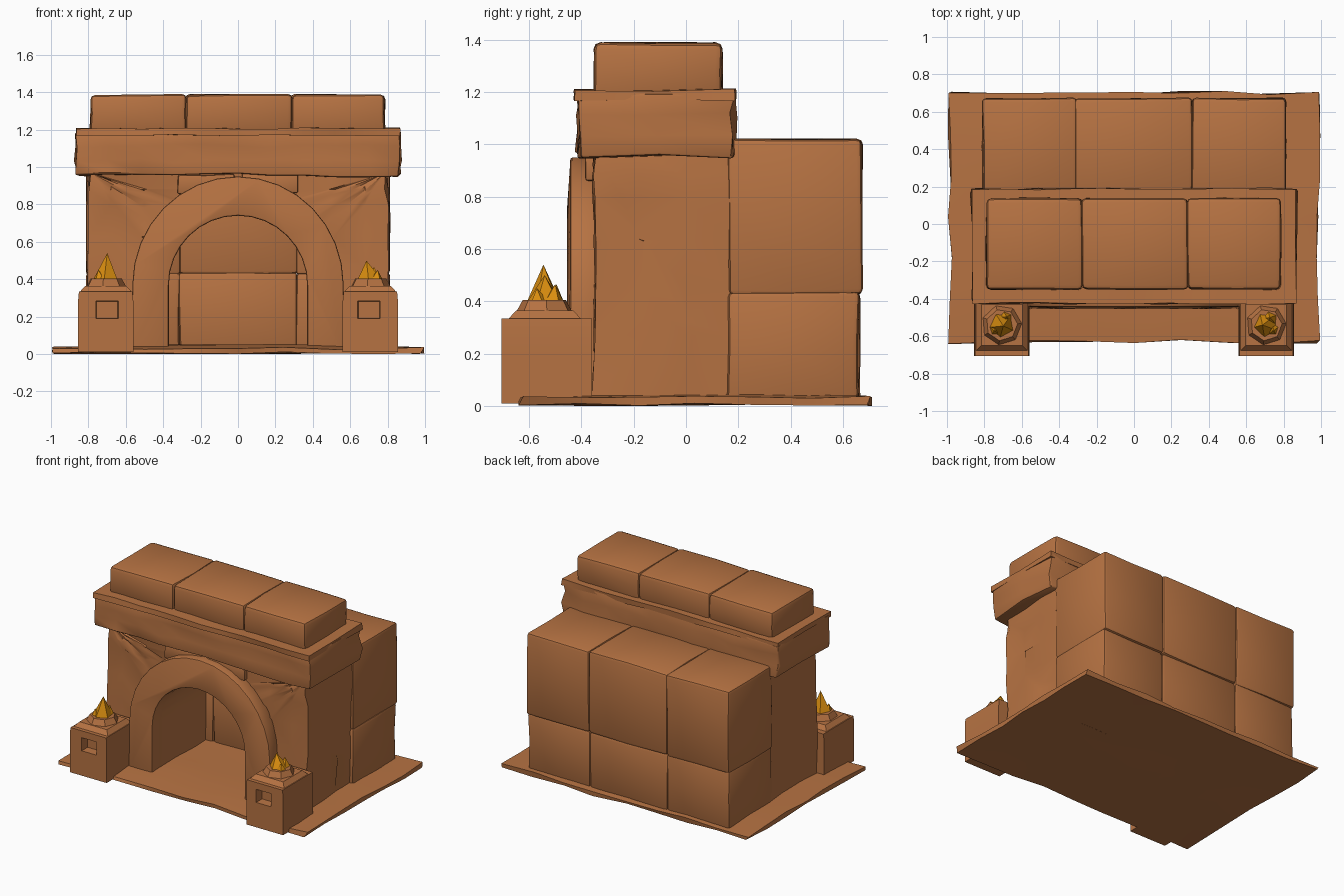
import bpy, bmesh, math, random
from mathutils import Vector, Matrix

if "Cube" in bpy.data.objects:
    bpy.data.objects.remove(bpy.data.objects["Cube"])

random.seed(4)


def material(name, rgb):
    m = bpy.data.materials.new(name)
    m.diffuse_color = (*rgb, 1)
    m.use_nodes = True
    m.node_tree.nodes["Principled BSDF"].inputs["Base Color"].default_value = m.diffuse_color
    return m


STONE = material("warm brown stone", (0.47, 0.17, 0.055))
FLAME = material("orange flame", (0.70, 0.27, 0.005))


def cut(bm, axis, values):
    for v in values:
        co, no = Vector(), Vector()
        co[axis], no[axis] = v, 1
        geom = bm.verts[:] + bm.edges[:] + bm.faces[:]
        bmesh.ops.bisect_plane(bm, geom=geom, plane_co=co, plane_no=no, dist=1e-4)


def jitter(bm, amount):
    for v in bm.verts:
        v.co += Vector([random.uniform(-amount, amount) for _ in range(3)])


def soften(bm, width):
    edges = [e for e in bm.edges if len(e.link_faces) == 2 and e.calc_face_angle(0) > 0.9]
    bmesh.ops.bevel(bm, geom=edges, offset=width, segments=2, profile=0.5,
                    affect='EDGES', clamp_overlap=True)


def finish(bm, name, mat=STONE, angle=35):
    bmesh.ops.recalc_face_normals(bm, faces=bm.faces[:])
    mesh = bpy.data.meshes.new(name)
    bm.to_mesh(mesh)
    bm.free()
    ob = bpy.data.objects.new(name, mesh)
    bpy.context.collection.objects.link(ob)
    mesh.materials.append(mat)
    if angle:
        bpy.ops.object.select_all(action='DESELECT')
        ob.select_set(True)
        bpy.context.view_layer.objects.active = ob
        bpy.ops.object.shade_smooth_by_angle(angle=math.radians(angle))
    return ob


def box_mesh(x, y, z):
    bm = bmesh.new()
    bmesh.ops.create_cube(bm, size=1)
    for v in bm.verts:
        v.co = Vector([(a + b) / 2 + c * (b - a) for (a, b), c in zip((x, y, z), v.co)])
    return bm


def split(rng, n):
    return [rng[0] + (rng[1] - rng[0]) * i / n for i in range(1, n)]


def rough_box(name, x, y, z, n=(2, 2, 2), rough=0.007, bevel=0.018):
    bm = box_mesh(x, y, z)
    for axis, rng in enumerate((x, y, z)):
        cut(bm, axis, split(rng, n[axis]))
    jitter(bm, rough)
    if bevel:
        soften(bm, bevel)
    return finish(bm, name)


def extrude_profile(pts, y0, y1):
    bm = bmesh.new()
    face = bm.faces.new([bm.verts.new((px, y0, pz)) for px, pz in pts])
    res = bmesh.ops.extrude_face_region(bm, geom=[face])
    for v in res["geom"]:
        if isinstance(v, bmesh.types.BMVert):
            v.co.y = y1
    return bm


def arc(r, n, spring=0.37):
    return [(-r * math.cos(math.pi * i / n), spring + r * math.sin(math.pi * i / n))
            for i in range(n + 1)]


# Ground slab, thin at the rim and uneven
bm = box_mesh((-0.985, 0.985), (-0.63, 0.70), (0.0, 0.045))
cut(bm, 0, split((-0.985, 0.985), 8))
cut(bm, 1, split((-0.63, 0.70), 6))
for v in bm.verts:
    rim = abs(v.co.x) > 0.95 or v.co.y < -0.6 or v.co.y > 0.68
    v.co.x += random.uniform(-0.012, 0.012)
    v.co.y += random.uniform(-0.012, 0.012)
    if v.co.z > 0.02:
        v.co.z = random.uniform(0.025, 0.04) if rim else random.uniform(0.04, 0.055)
    else:
        v.co.z = random.uniform(0, 0.012)
finish(bm, "ground_slab")

# Rear stone blocks, two courses of three
columns = [(-0.81, -0.31), (-0.315, 0.315), (0.31, 0.81)]
for i, x in enumerate(columns):
    rough_box(f"rear_lower_block_{i}", x, (0.16, 0.662), (0.02, 0.435), (2, 2, 2), 0.005, 0.02)
    rough_box(f"rear_upper_block_{i}", x, (0.16, 0.672), (0.425, 1.018), (2, 2, 2), 0.005, 0.02)

# Front wall with an arched passage, roughened by stone courses
opening = [(-0.37, 0.01)] + arc(0.37, 16) + [(0.37, 0.01)]
bm = extrude_profile(opening + [(0.795, 0.01), (0.795, 0.97), (-0.795, 0.97), (-0.795, 0.01)],
                     -0.35, 0.17)
bmesh.ops.triangulate(bm, faces=bm.faces[:])
cut(bm, 2, [0.27, 0.45, 0.63, 0.80, 0.88])
cut(bm, 0, [-0.68, -0.5, -0.2, 0.2, 0.5, 0.68])
cut(bm, 1, [-0.17, 0.0])
bmesh.ops.remove_doubles(bm, verts=bm.verts[:], dist=0.002)
for v in bm.verts:
    inside = abs(v.co.x) < 0.38 and v.co.z < 0.75
    if not inside:
        v.co.y += random.uniform(-0.012, 0.012)
        if abs(v.co.x) > 0.75:
            v.co.x += random.uniform(-0.012, 0.012)
finish(bm, "front_wall")

# Raised arch surround
outer = [(-0.56, 0.01)] + arc(0.565, 16) + [(0.56, 0.01)]
bm = extrude_profile(opening + outer[::-1], -0.455, -0.33)
for v in bm.verts:
    if math.hypot(v.co.x, v.co.z - 0.37) > 0.5 and v.co.z > 0.37:
        v.co.z += 0.015 * (v.co.z - 0.37) / 0.57
        v.co.y += 0.012 if v.co.y < -0.4 else 0
soften(bm, 0.01)
finish(bm, "arch_surround")

# Small stones beside the crown of the arch
for s in (-1, 1):
    rough_box("crown_stone", sorted((s * 0.02, s * 0.32)), (-0.385, -0.3), (0.86, 0.96),
              (2, 1, 1), 0.006, 0.01)

# Heavy lintel with a thin lip, and three cap stones
rough_box("lintel", (-0.865, 0.865), (-0.41, 0.185), (0.955, 1.19), (10, 2, 3), 0.012, 0.01)
rough_box("lintel_lip", (-0.865, 0.865), (-0.425, 0.188), (1.17, 1.208), (10, 2, 1), 0.006, 0)
for i, x in enumerate([(-0.79, -0.275), (-0.28, 0.29), (0.285, 0.785)]):
    rough_box(f"cap_stone_{i}", x, (-0.35, 0.138), (1.18, 1.388), (2, 2, 2), 0.004, 0.025)


def frustum(name, sides, r0, r1, z0, z1, at, spin=0, mat=STONE, tip=(0, 0), angle=30):
    bm = bmesh.new()
    bmesh.ops.create_cone(bm, cap_ends=True, segments=sides, radius1=r0, radius2=r1,
                          depth=z1 - z0, matrix=Matrix.Rotation(spin, 4, 'Z'))
    for v in bm.verts:
        top = v.co.z > 0
        v.co += Vector((at[0] + tip[0] * top, at[1] + tip[1] * top, (z0 + z1) / 2))
    bmesh.ops.remove_doubles(bm, verts=bm.verts[:], dist=1e-4)
    return finish(bm, name, mat, angle)


# Pedestals with a square front recess, sloped top and fire bowl
for s, side in ((-1, "left"), (1, "right")):
    bm = box_mesh(sorted((s * 0.56, s * 0.855)), (-0.705, -0.36), (0.01, 0.335))
    cut(bm, 0, [s * 0.64, s * 0.76])
    cut(bm, 2, [0.19, 0.285])
    bmesh.ops.recalc_face_normals(bm, faces=bm.faces[:])
    front = [f for f in bm.faces if f.normal.y < -0.9
             and abs(f.calc_center_median().x - s * 0.70) < 0.03
             and abs(f.calc_center_median().z - 0.24) < 0.03]
    bmesh.ops.inset_individual(bm, faces=front, thickness=0.006, depth=-0.06)
    for v in bm.verts:
        if v.co.z > 0.3:
            v.co.x += (s * 0.707 - v.co.x) * 0.03
    finish(bm, f"{side}_pedestal")
    c = (s * 0.707, -0.54)
    frustum(f"{side}_pedestal_top", 4, 0.20, 0.155, 0.33, 0.365, c, math.pi / 4)
    frustum(f"{side}_fire_bowl", 7, 0.11, 0.085, 0.36, 0.405, c, 0.3)

# Flames: a tall tongue and smaller side tongues
flames = {
    "left": (-0.707, [(0, 0, 0.07, 0.54, 0.008, -0.005), (0.02, 0.035, 0.04, 0.465, 0.005, 0.01),
                      (-0.03, -0.02, 0.04, 0.45, -0.01, -0.01)]),
    "right": (0.707, [(0, 0, 0.07, 0.50, -0.02, 0.0), (0.02, 0.03, 0.045, 0.465, 0.0, 0.01),
                      (0.03, -0.02, 0.04, 0.45, 0.01, -0.01)]),
}
for side, (cx, tongues) in flames.items():
    for i, (dx, dy, r, top, tx, ty) in enumerate(tongues):
        frustum(f"{side}_flame_{i}", 5, r, 0.0, 0.395, top, (cx + dx, -0.54 + dy),
                0.5 + i, FLAME, (tx, ty), 0)
